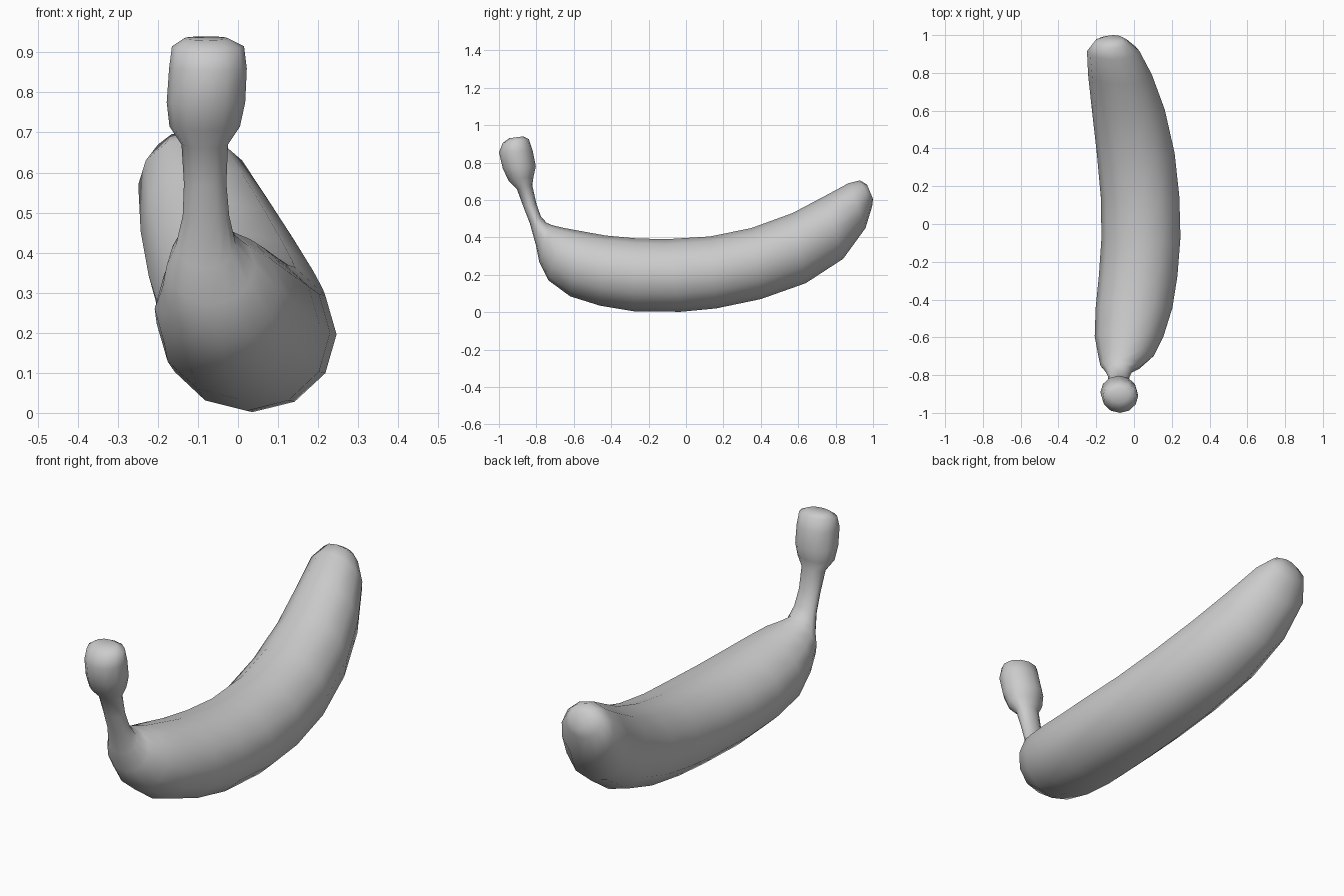
import bpy, bmesh
from math import sin, cos, pi
from mathutils import Vector

SIDES = 12

# Each ring: inner (y, z), outer (y, z), centre x, half width
stem_rings = [
    (-.870, .940, -.945, .930, -.080, .055),
    (-.840, .925, -.980, .905, -.075, .090),
    (-.820, .865, -1.00, .855, -.075, .097),
    (-.803, .780, -.980, .770, -.080, .098),
    (-.815, .725, -.950, .705, -.083, .088),
    (-.822, .680, -.905, .660, -.083, .058),
    (-.800, .580, -.870, .565, -.082, .053),
    (-.775, .510, -.835, .475, -.080, .058),
]
body_rings = [
    (-.745, .478, -.803, .360, -.080, .075),
    (-.715, .465, -.785, .270, -.068, .110),
    (-.660, .452, -.735, .170, -.042, .147),
    (-.570, .435, -.620, .085, -.026, .182),
    (-.430, .410, -.460, .035, .000, .203),
    (-.270, .395, -.280, .005, .022, .208),
    (-.110, .390, -.030, .002, .037, .209),
    (.130, .405, .160, .020, .032, .208),
    (.350, .450, .400, .070, .009, .206),
    (.570, .530, .640, .155, -.030, .193),
    (.740, .620, .840, .285, -.074, .169),
    (.870, .690, .960, .450, -.110, .139),
    (.930, .705, .995, .565, -.120, .092),
    (.968, .682, 1.00, .605, -.108, .048),
]


def add_ring(bm, iy, iz, oy, oz, cx, half_width):
    """Elliptical section between an inner-curve and an outer-curve point."""
    inner, outer = Vector((cx, iy, iz)), Vector((cx, oy, oz))
    mid, arm = (inner + outer) / 2, (inner - outer) / 2
    side = Vector((half_width, 0, 0))
    return [bm.verts.new(mid + arm * cos(a) + side * sin(a))
            for a in (2 * pi * i / SIDES for i in range(SIDES))]


# Banana: one continuous skin from the stem knob to the blossom tip
bm = bmesh.new()
rings = [add_ring(bm, *r) for r in stem_rings + body_rings]
for a, b in zip(rings, rings[1:]):
    for i in range(SIDES):
        j = (i + 1) % SIDES
        bm.faces.new((a[i], a[j], b[j], b[i]))

# End caps
bm.faces.new(rings[0])
bm.faces.new(rings[-1])
bmesh.ops.recalc_face_normals(bm, faces=bm.faces)
for f in bm.faces:
    f.smooth = True

mesh = bpy.data.meshes.new("banana")
bm.to_mesh(mesh)
bm.free()
banana = bpy.data.objects.new("banana", mesh)
bpy.context.collection.objects.link(banana)
